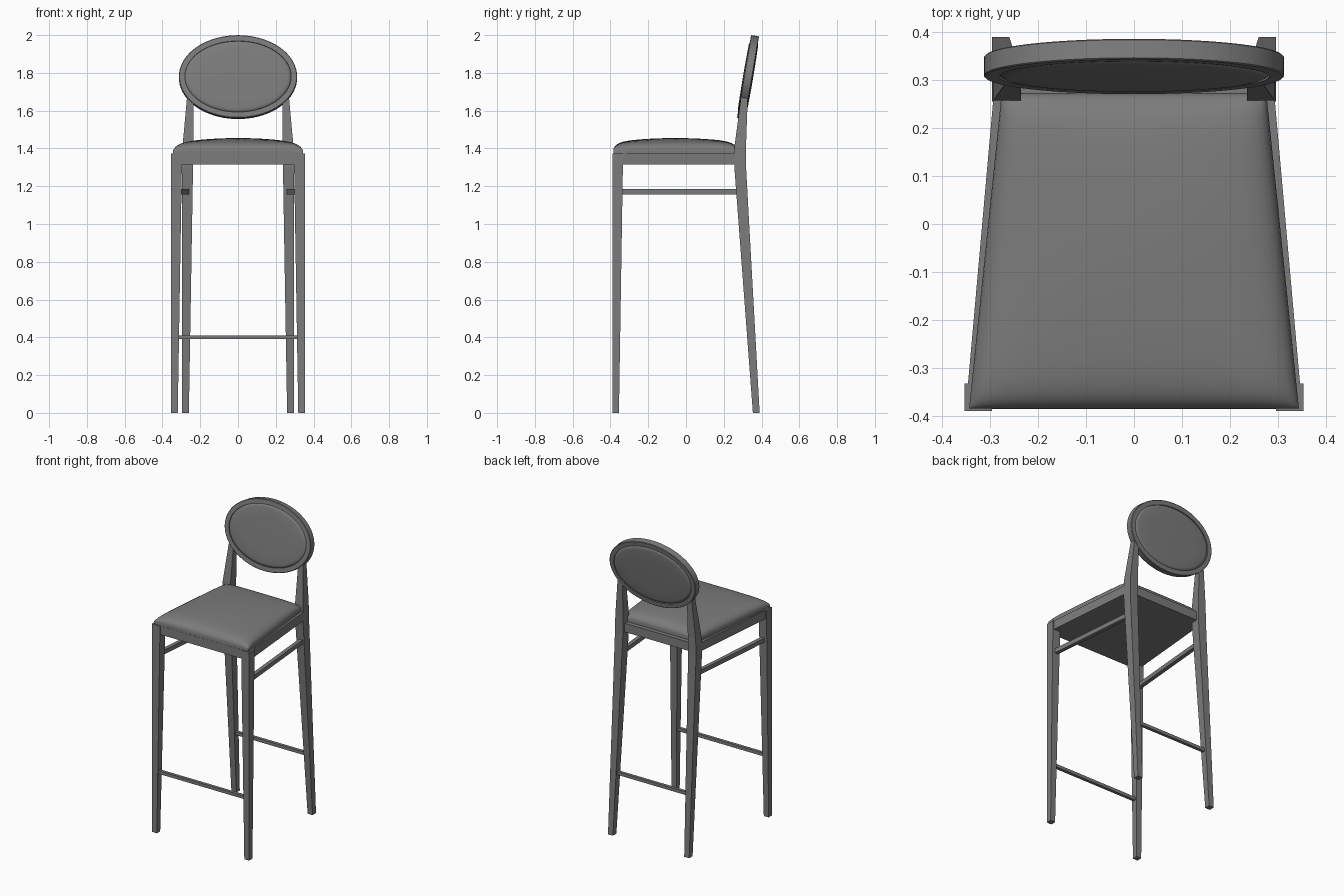
import bpy, bmesh, math
from mathutils import Matrix

cube = bpy.data.objects.get("Cube")
if cube:
    bpy.data.objects.remove(cube, do_unlink=True)

GREY = (0.2, 0.2, 0.2, 1)
mat = bpy.data.materials.new("dark grey")
mat.use_nodes = True
mat.diffuse_color = GREY
mat.node_tree.nodes["Principled BSDF"].inputs["Base Color"].default_value = GREY


def finish(name, bm, smooth=None):
    bmesh.ops.recalc_face_normals(bm, faces=bm.faces)
    mesh = bpy.data.meshes.new(name)
    bm.to_mesh(mesh)
    bm.free()
    mesh.materials.append(mat)
    ob = bpy.data.objects.new(name, mesh)
    bpy.context.collection.objects.link(ob)
    if smooth:
        bpy.ops.object.select_all(action='DESELECT')
        ob.select_set(True)
        bpy.context.view_layer.objects.active = ob
        bpy.ops.object.shade_smooth_by_angle(angle=math.radians(smooth))
    return ob


def loft(name, loops, smooth=None, matrix=None, cap=True):
    """Skin a stack of closed loops; optionally cap both ends."""
    bm = bmesh.new()
    rings = [[bm.verts.new(p) for p in loop] for loop in loops]
    n = len(rings[0])
    pairs = list(zip(rings, rings[1:]))
    if not cap:
        pairs.append((rings[-1], rings[0]))
    for a, b in pairs:
        for i in range(n):
            j = (i + 1) % n
            bm.faces.new((a[i], a[j], b[j], b[i]))
    if cap:
        bm.faces.new(rings[0])
        bm.faces.new(rings[-1])
    if matrix:
        bm.transform(matrix)
    return finish(name, bm, smooth)


def rect(x0, x1, y0, y1, z):
    return [(x0, y0, z), (x1, y0, z), (x1, y1, z), (x0, y1, z)]


def leg(name, side, sections):
    return loft(name, [rect(side * a, side * b, c, d, z) for a, b, c, d, z in sections])


# Legs and side rails, mirrored
for side, label in ((1, "left"), (-1, "right")):
    leg(f"front_leg_{label}", side, [
        (0.319, 0.354, -0.39, -0.355, 0),
        (0.296, 0.354, -0.39, -0.333, 1.373)])
    leg(f"back_leg_{label}", side, [
        (0.26, 0.296, 0.354, 0.39, 0),
        (0.238, 0.296, 0.256, 0.318, 1.3),
        (0.236, 0.293, 0.258, 0.318, 1.42),
        (0.236, 0.27, 0.291, 0.327, 1.67)])
    loft(f"side_rail_{label}", [
        [(side * (x + dx), y, z) for dx, z in
         ((-0.013, 1.157), (0.013, 1.157), (0.013, 1.185), (-0.013, 1.185))]
        for x, y in ((0.325, -0.35), (0.27, 0.28))])

# Low footrests between the front pair and the back pair
for name, hw, y in (("front_footrest", 0.32, -0.37), ("back_footrest", 0.27, 0.345)):
    loft(name, [rect(-hw, hw, y - 0.01, y + 0.01, z) for z in (0.39, 0.411)])

# Tapered seat frame
loft("seat_frame", [
    [(-0.351, -0.386, z), (0.351, -0.386, z), (0.29, 0.3, z), (-0.29, 0.3, z)]
    for z in (1.315, 1.373)])

# Domed cushion: tapered grid with rounded rim
N = 28
bm = bmesh.new()
bmesh.ops.create_grid(bm, x_segments=N, y_segments=N, size=1)
for v in bm.verts:
    u = math.sin(v.co.x * math.pi / 2)
    w = math.sin(v.co.y * math.pi / 2)
    rim = math.sqrt(max(0, (1 - u ** 10) * (1 - w ** 10)))
    dome = (1 - u * u) * (1 - w * w)
    half = 0.31 - 0.034 * w
    v.co = (u * half, -0.056 + 0.329 * w, 1.39 + 0.043 * rim + 0.022 * dome)
edges = [e for e in bm.edges if e.is_boundary]
wall = bmesh.ops.extrude_edge_only(bm, edges=edges)["geom"]
for v in wall:
    if isinstance(v, bmesh.types.BMVert):
        v.co.z = 1.37
bmesh.ops.holes_fill(bm, edges=[e for e in bm.edges if e.is_boundary], sides=0)
finish("seat_cushion", bm, 50)

# Oval backrest, leaning back
lean = Matrix.Translation((0, 0.3285, 1.7775)) @ Matrix.Rotation(math.radians(-9.6), 4, 'X')


def oval(inset, y, scale=1, n=72):
    a, b = (0.313 - inset) * scale, (0.222 - inset) * scale
    return [(a * math.cos(2 * math.pi * i / n), y, b * math.sin(2 * math.pi * i / n))
            for i in range(n)]


loft("back_ring", [oval(i, y) for i, y in
     ((0, -0.019), (0.003, -0.0215), (0.031, -0.0215),
      (0.031, 0.0215), (0.003, 0.0215), (0, 0.019))], 30, lean, cap=False)

# Padded panel, bulging to front and back
half_panel = [(0.031, 0.013, 1), (0.034, 0.019, 1), (0.041, 0.023, 1), (0.052, 0.025, 1),
              (0.052, 0.026, 0.7), (0.052, 0.027, 0.35), (0.052, 0.027, 0.05)]
loft("back_panel",
     [oval(i, -y, s) for i, y, s in reversed(half_panel)] +
     [oval(i, y, s) for i, y, s in half_panel], 60, lean)
